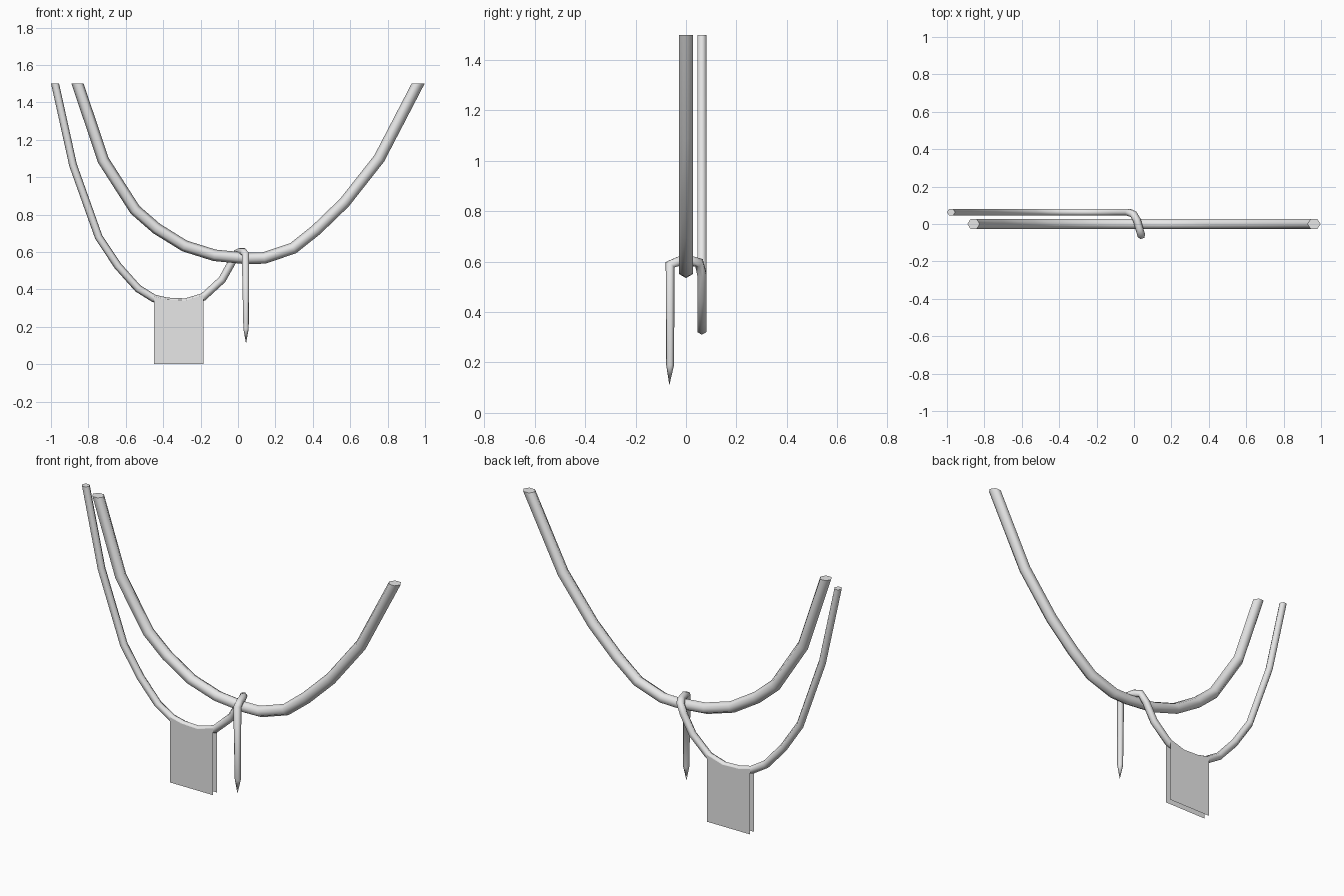
import bpy, bmesh, math
from mathutils import Vector

if "Cube" in bpy.data.objects:
    bpy.data.objects.remove(bpy.data.objects["Cube"])

grey = bpy.data.materials.new("light grey")
grey.diffuse_color = (0.8, 0.8, 0.8, 1)
grey.use_nodes = True
grey.node_tree.nodes["Principled BSDF"].inputs["Base Color"].default_value = grey.diffuse_color


def finish(name, bm):
    me = bpy.data.meshes.new(name)
    bm.to_mesh(me)
    bm.free()
    me.materials.append(grey)
    ob = bpy.data.objects.new(name, me)
    bpy.context.collection.objects.link(ob)
    return ob


def rope(name, pts, radius, tip=None, level=(0,)):
    """Six-sided tube along pts, listed ends cut level, optional pointed tip."""
    pts = [Vector(p) for p in pts]
    n = len(pts)
    bm = bmesh.new()
    rings, side = [], Vector((0, 1, 0))
    for i, p in enumerate(pts):
        a = (p - pts[i - 1]).normalized() if i else Vector()
        b = (pts[i + 1] - p).normalized() if i < n - 1 else Vector()
        t = (a + b).normalized()
        side = (side - t * side.dot(t)).normalized()
        up = t.cross(side)
        r = radius * (0.75 if tip and i == n - 1 else 1)
        ring = []
        for k in range(6):
            ang = math.pi / 3 * k
            v = p + (up * math.cos(ang) + side * math.sin(ang)) * r
            if i in level:
                v += t * ((p.z - v.z) / t.z)
            ring.append(bm.verts.new(v))
        rings.append(ring)
    for r0, r1 in zip(rings, rings[1:]):
        for k in range(6):
            bm.faces.new((r0[k], r0[k - 1], r1[k - 1], r1[k])).smooth = True
    bm.faces.new(rings[0])
    if tip:
        end = bm.verts.new(tip)
        for k in range(6):
            bm.faces.new((rings[-1][k], rings[-1][k - 1], end)).smooth = True
    else:
        bm.faces.new(rings[-1])
    bmesh.ops.recalc_face_normals(bm, faces=bm.faces)
    for e in bm.edges:
        if any(len(f.verts) == 6 for f in e.link_faces):
            e.smooth = False
    return finish(name, bm)


# thick main rope, hanging between two high ends
main = [(-.858, 1.5), (-.72, 1.09), (-.55, .825), (-.435, .725), (-.285, .632), (-.125, .582),
        (.04, .566), (.14, .568), (.295, .62), (.42, .72), (.57, .865), (.755, 1.1), (.963, 1.5)]
rope("main_rope", [(x, 0, z) for x, z in main], .031, level=(0, 12))

# thin rope, looped over the main rope and ending in a pointed tail
Y = .063
thin = [(-.978, 1.5), (-.882, 1.065), (-.745, .68), (-.642, .525), (-.535, .405), (-.45, .352),
        (-.38, .335), (-.28, .331), (-.185, .36), (-.085, .452), (-.03, .55)]
loop = [(-.003, .052, .595), (.016, .02, .603), (.03, -.03, .601), (.04, -.063, .588), (.043, -.063, .19)]
rope("thin_rope", [(x, Y, z) for x, z in thin] + loop, .021, tip=(.043, -.066, .11))

# two thin cloth sheets hanging from either side of the thin rope
for name, dy in (("front_cloth", -.0185), ("back_cloth", .0185)):
    bm = bmesh.new()
    cols = [(bm.verts.new((x, Y + dy, 0)), bm.verts.new((x, Y + dy, z + .01)))
            for x, z in thin[5:9]]
    for (a, b), (c, d) in zip(cols, cols[1:]):
        f = bm.faces.new((a, c, d, b))
        if dy > 0:
            f.normal_flip()
    finish(name, bm)
